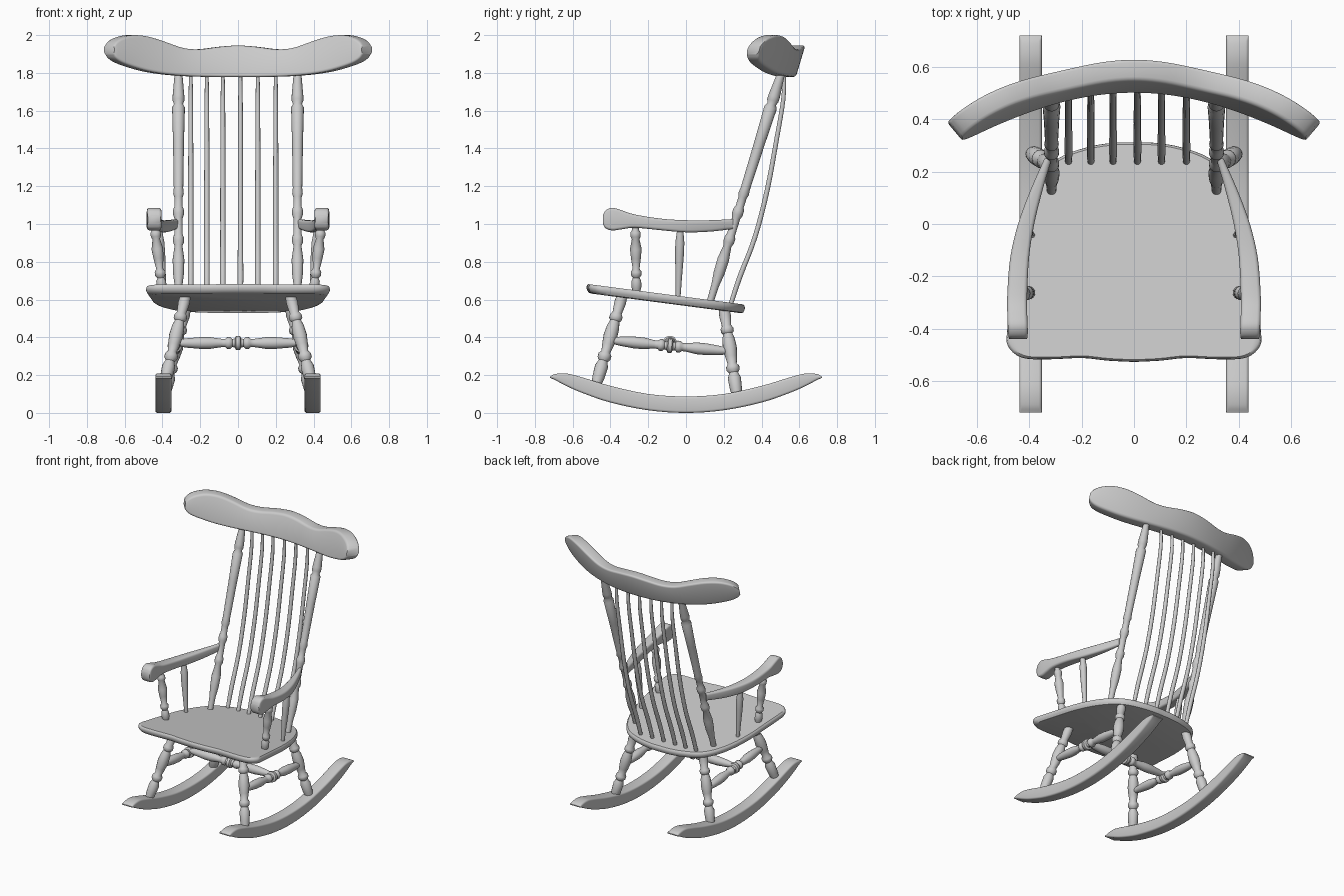
import bpy, bmesh, math
from mathutils import Vector

cube = bpy.data.objects.get("Cube")
if cube:
    bpy.data.objects.remove(cube, do_unlink=True)

wood = bpy.data.materials.new("grey_wood")
wood.use_nodes = True
GREY = (0.6, 0.6, 0.6, 1)
wood.diffuse_color = GREY
bsdf = next(n for n in wood.node_tree.nodes if n.type == 'BSDF_PRINCIPLED')
bsdf.inputs["Base Color"].default_value = GREY
bsdf.inputs["Roughness"].default_value = 0.6


def loft(name, rings, angle=40):
    """Skin a list of equal-length point rings and cap both ends."""
    bm = bmesh.new()
    loops = [[bm.verts.new(p) for p in ring] for ring in rings]
    for a, b in zip(loops, loops[1:]):
        for i in range(len(a)):
            j = (i + 1) % len(a)
            bm.faces.new((a[i], a[j], b[j], b[i]))
    bm.faces.new(loops[0][::-1])
    bm.faces.new(loops[-1])
    bmesh.ops.recalc_face_normals(bm, faces=bm.faces)
    mesh = bpy.data.meshes.new(name)
    bm.to_mesh(mesh)
    bm.free()
    mesh.materials.append(wood)
    obj = bpy.data.objects.new(name, mesh)
    bpy.context.collection.objects.link(obj)
    bpy.ops.object.select_all(action='DESELECT')
    obj.select_set(True)
    bpy.context.view_layer.objects.active = obj
    bpy.ops.object.shade_smooth_by_angle(angle=math.radians(angle))
    return obj


def spline(points, steps=4):
    """Smooth curve through tuples of any size."""
    pts = [Vector(p) for p in points]
    pts = [2 * pts[0] - pts[1]] + pts + [2 * pts[-1] - pts[-2]]
    out = []
    for a, b, c, d in zip(pts, pts[1:], pts[2:], pts[3:]):
        for k in range(steps):
            t = k / steps
            out.append(b + (c - a) * (t / 2) + (2 * a - 5 * b + 4 * c - d) * (t * t / 2)
                       + (3 * b - a - 3 * c + d) * (t ** 3 / 2))
    return out + [pts[-2]]


def rounded(hw, hh, r):
    """Rounded rectangle as (u, v) offsets."""
    r = min(r, hw * 0.9, hh * 0.9)
    out = []
    for q, (sx, sy) in enumerate(((1, 1), (-1, 1), (-1, -1), (1, -1))):
        for k in range(4):
            a = math.pi / 2 * (q + k / 3)
            out.append((sx * (hw - r) + r * math.cos(a), sy * (hh - r) + r * math.sin(a)))
    return out


def turned(name, a, b, profile, sides=16):
    """Lathe-turned rod from a to b; profile holds (fraction, radius)."""
    a, b = Vector(a), Vector(b)
    axis = (b - a).normalized()
    u = axis.orthogonal().normalized()
    v = axis.cross(u)
    turns = [2 * math.pi * k / sides for k in range(sides)]
    return loft(name, [[a.lerp(b, t) + (u * math.cos(w) + v * math.sin(w)) * r for w in turns]
                       for t, r in profile], 50)


LEG = [(0, .026), (.08, .032), (.2, .035), (.26, .024), (.29, .035), (.33, .035), (.36, .024),
       (.44, .031), (.54, .037), (.64, .033), (.7, .025), (.72, .034), (.76, .034), (.79, .025),
       (.9, .031), (1, .027)]
HALF = [(0, .015), (.1, .025), (.2, .031), (.28, .031), (.37, .022), (.4, .022), (.415, .031),
        (.44, .031), (.455, .021), (.475, .024), (.485, .038)]
STRETCHER = HALF + [(1 - t, r) for t, r in reversed(HALF)]
POST = [(0, .018), (.08, .021), (.13, .029), (.19, .031), (.25, .021), (.265, .029), (.285, .029),
        (.3, .022), (.37, .022), (.385, .029), (.405, .029), (.42, .022), (.46, .022), (.475, .028),
        (.5, .025), (.7, .029), (.85, .034), (.865, .024), (.88, .031), (.9, .031), (1, .02)]
BALUSTER = [(0, .017), (.08, .026), (.17, .026), (.22, .018), (.26, .028), (.31, .028), (.35, .018),
            (.5, .026), (.64, .031), (.78, .02), (.82, .027), (.88, .027), (.91, .018), (1, .018)]
SLIM = [(0, .012), (.3, .017), (.6, .023), (.78, .024), (.92, .018), (1, .014)]


# seat: horseshoe slab, rounded at the rim and sloping down to the back
half = spline([(0, -.527), (.1, -.522), (.2, -.512), (.33, -.517), (.43, -.51), (.482, -.465),
               (.484, -.4), (.47, -.25), (.455, -.1), (.42, .05), (.365, .17), (.29, .25),
               (.18, .293), (.08, .31), (0, .312)])
outline = [(p.x, p.y) for p in half] + [(-p.x, p.y) for p in half[-2:0:-1]]
seat_rings = []
for scale, down in ((.945, .048), (.975, .044), (.995, .03), (1, .018), (.995, .007), (.98, 0)):
    seat_rings.append([(x * scale, -.1 + (y + .1) * scale,
                        .614 - .131 * (-.1 + (y + .1) * scale) - down) for x, y in outline])
loft("seat", seat_rings)

# crest rail: bowed plank with a wavy top, leaning back; columns of (x, bottom, top)
side = [(0, 1.778, 1.945), (.1, 1.778, 1.938), (.21, 1.78, 1.925), (.3, 1.784, 1.932),
        (.4, 1.793, 1.965), (.49, 1.808, 1.992), (.57, 1.83, 2.0), (.63, 1.852, 1.988),
        (.665, 1.875, 1.968), (.682, 1.9, 1.945)]
crest_rings = []
for x, low, high in spline([(-x, lo, hi) for x, lo, hi in side[:0:-1]] + side):
    normal = Vector((1.25 * x, 1)).normalized()
    ring = []
    for u, v in rounded(.042, (high - low) / 2, .015):
        z = (low + high) / 2 + v
        ring.append((x + normal.x * u,
                     .54 - .486 * x * x + normal.y * u + .3 * (z - 1.78), z))
    crest_rings.append(ring)
loft("crest_rail", crest_rings)

# back spindles: slim bent rods
bend = spline([(.235, .57, .013), (.285, .72, .015), (.365, .93, .014), (.43, 1.18, .014),
               (.48, 1.45, .013), (.515, 1.66, .012), (.52, 1.8, .009)])
for n, x in enumerate((-.25, -.165, -.08, .013, .105, .2)):
    loft(f"back_spindle_{n + 1}",
         [[(x + r * math.cos(k * math.pi / 5), y + r * math.sin(k * math.pi / 5), z)
           for k in range(10)] for y, z, r in bend], 50)

# rocker columns: (y, bottom, top); arm columns: (y, x, half width, bottom, top)
rocker_half = [(0, 0, .087), (.2, .014, .1), (.4, .055, .143), (.55, .106, .188),
               (.63, .141, .208), (.69, .172, .206), (.72, .186, .193)]
rocker_cols = spline([(-y, lo, hi) for y, lo, hi in rocker_half[:0:-1]] + rocker_half)
arm_cols = spline([(-.44, .443, .034, 1.0, 1.045), (-.425, .443, .037, .977, 1.072),
                   (-.39, .444, .038, .966, 1.086), (-.34, .446, .038, .972, 1.072),
                   (-.27, .446, .038, .98, 1.05), (-.13, .437, .036, .967, 1.028),
                   (0, .412, .031, .956, 1.02), (.13, .372, .023, .96, 1.02),
                   (.25, .328, .014, .974, 1.026)])

for tag, s in (("left", 1), ("right", -1)):
    loft(f"rocker_{tag}", [[(s * .395 + u, y, (lo + hi) / 2 + v)
                            for u, v in rounded(.043, (hi - lo) / 2, .012)]
                           for y, lo, hi in rocker_cols])
    loft(f"arm_{tag}", [[(s * x + u, y, (lo + hi) / 2 + v)
                         for u, v in rounded(hw, (hi - lo) / 2, .014)]
                        for y, x, hw, lo, hi in arm_cols])
    # legs and side stretcher
    turned(f"front_leg_{tag}", (s * .39, -.475, .15), (s * .275, -.335, .63), LEG)
    turned(f"rear_leg_{tag}", (s * .39, .27, .09), (s * .275, .2, .56), LEG)
    turned(f"side_stretcher_{tag}", (s * .335, -.405, .385), (s * .335, .235, .325), STRETCHER)
    # back post and arm supports
    turned(f"back_post_{tag}", (s * .315, .125, .58), (s * .315, .505, 1.8), POST)
    turned(f"front_arm_support_{tag}", (s * .4, -.262, .635), (s * .442, -.268, 1.0), BALUSTER)
    turned(f"rear_arm_support_{tag}", (s * .39, -.042, .6), (s * .42, -.03, .985), SLIM)

# stretcher joining the two side stretchers
turned("cross_stretcher", (-.335, -.085, .37), (.335, -.085, .37), STRETCHER)
